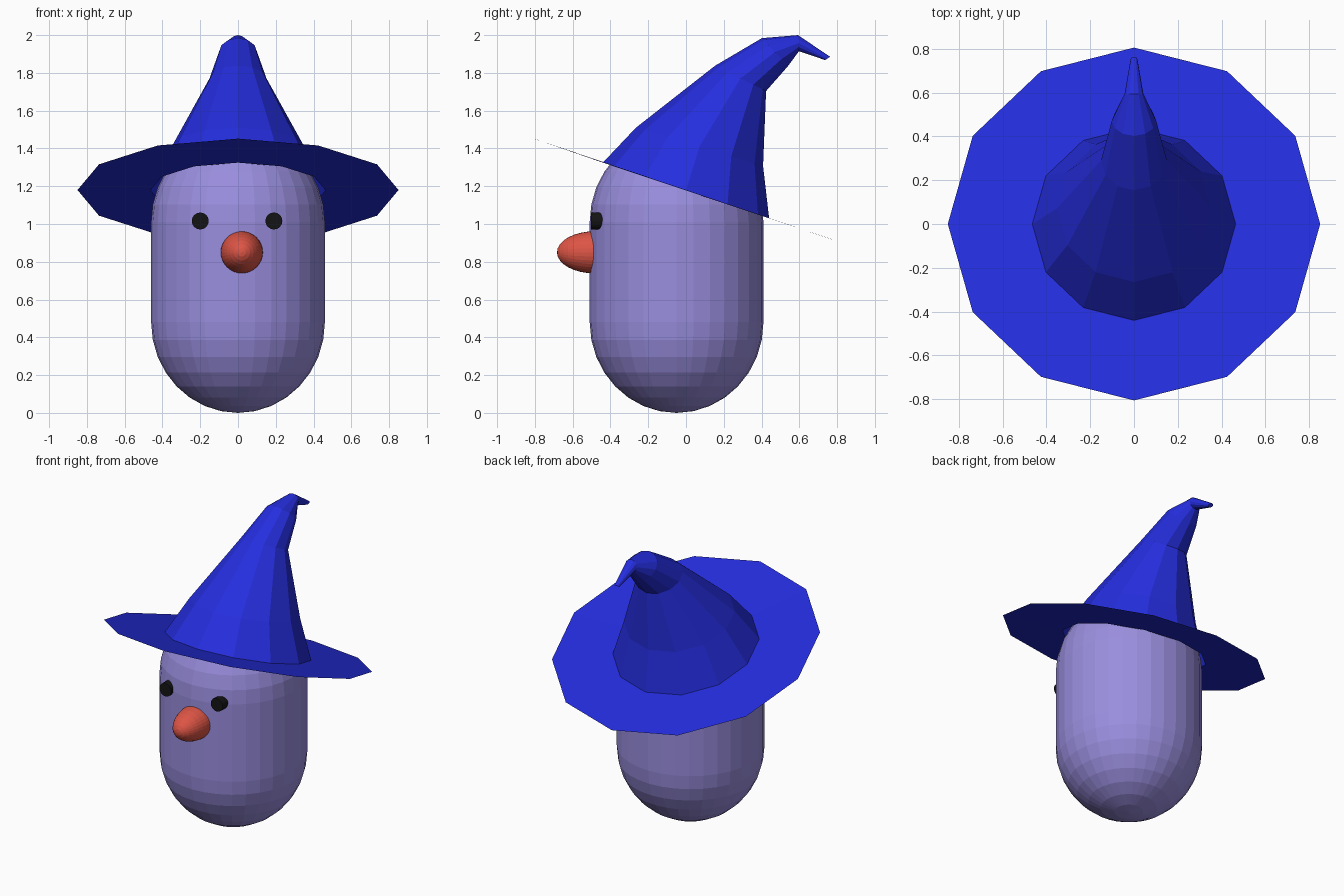
import bpy, bmesh
from math import sin, cos, pi
from mathutils import Vector, Matrix

if "Cube" in bpy.data.objects:
    bpy.data.objects.remove(bpy.data.objects["Cube"])


def material(name, rgb):
    m = bpy.data.materials.new(name)
    m.diffuse_color = (*rgb, 1)
    m.use_nodes = True
    m.node_tree.nodes["Principled BSDF"].inputs["Base Color"].default_value = m.diffuse_color
    return m


def make(name, bm, mat):
    me = bpy.data.meshes.new(name)
    bm.to_mesh(me)
    bm.free()
    me.materials.append(mat)
    ob = bpy.data.objects.new(name, me)
    bpy.context.collection.objects.link(ob)
    return ob


lilac = material("lilac", (0.32, 0.27, 0.73))
blue = material("blue", (0.018, 0.026, 0.72))
red = material("red", (0.72, 0.09, 0.06))
black = material("black", (0.007, 0.007, 0.007))

# Body: sphere split at the equator and stretched into a capsule
bm = bmesh.new()
bmesh.ops.create_uvsphere(bm, u_segments=32, v_segments=16, radius=1)
equator = [e for e in bm.edges if all(abs(v.co.z) < 1e-4 for v in e.verts)]
bmesh.ops.split_edges(bm, edges=equator)
bm.faces.ensure_lookup_table()
upper = {v for f in bm.faces if f.calc_center_median().z > 0 for v in f.verts}
for v in bm.verts:
    base = 1.01 if v in upper else 0.48
    v.co = Vector((v.co.x * 0.46, v.co.y * 0.46 - 0.05, base + v.co.z * 0.48))
# Join the two halves with the straight wall
rims = [e for e in bm.edges if e.is_boundary]
bmesh.ops.bridge_loops(bm, edges=rims)
bmesh.ops.recalc_face_normals(bm, faces=bm.faces)
make("body", bm, lilac)

# Hat: open brim and bent cone, one 12-sided ring per (front y, z, back y, z)
rings = [
    (-0.805, 1.452, 0.805, 0.908),
    (-0.44, 1.325, 0.44, 1.03),
    (-0.265, 1.51, 0.408, 1.308),
    (0.154, 1.838, 0.424, 1.704),
    (0.402, 1.984, 0.54, 1.836),
    (0.593, 2.0, 0.598, 1.915),
    (0.763, 1.885, 0.736, 1.868),
]
N = 12
bm = bmesh.new()
loops = []
for fy, fz, by, bz in rings:
    front, back = Vector((0, fy, fz)), Vector((0, by, bz))
    c, u = (front + back) / 2, (front - back) / 2
    side = Vector((u.length, 0, 0))
    loops.append([bm.verts.new(c + u * cos(2 * pi * i / N) + side * sin(2 * pi * i / N))
                  for i in range(N)])
for a, b in zip(loops, loops[1:]):
    for i in range(N):
        j = (i + 1) % N
        bm.faces.new((a[i], a[j], b[j], b[i]))
bm.faces.new(loops[-1])
make("hat", bm, blue)

# Nose: long ellipsoid with its pole facing forward
turn = Matrix.Rotation(pi / 2, 4, 'X')
bm = bmesh.new()
bmesh.ops.create_uvsphere(bm, u_segments=32, v_segments=16, radius=1,
                          matrix=Matrix.Translation((0.02, -0.48, 0.85))
                          @ Matrix.Diagonal((0.112, 0.203, 0.112, 1)) @ turn)
make("nose", bm, red)

# Eyes: short discs set into the face
for name, x in (("right_eye", -0.2), ("left_eye", 0.19)):
    bm = bmesh.new()
    bmesh.ops.create_cone(bm, cap_ends=True, segments=16, radius1=0.045, radius2=0.045,
                          depth=0.08, matrix=Matrix.Translation((x, -0.462, 1.016)) @ turn)
    make(name, bm, black)
